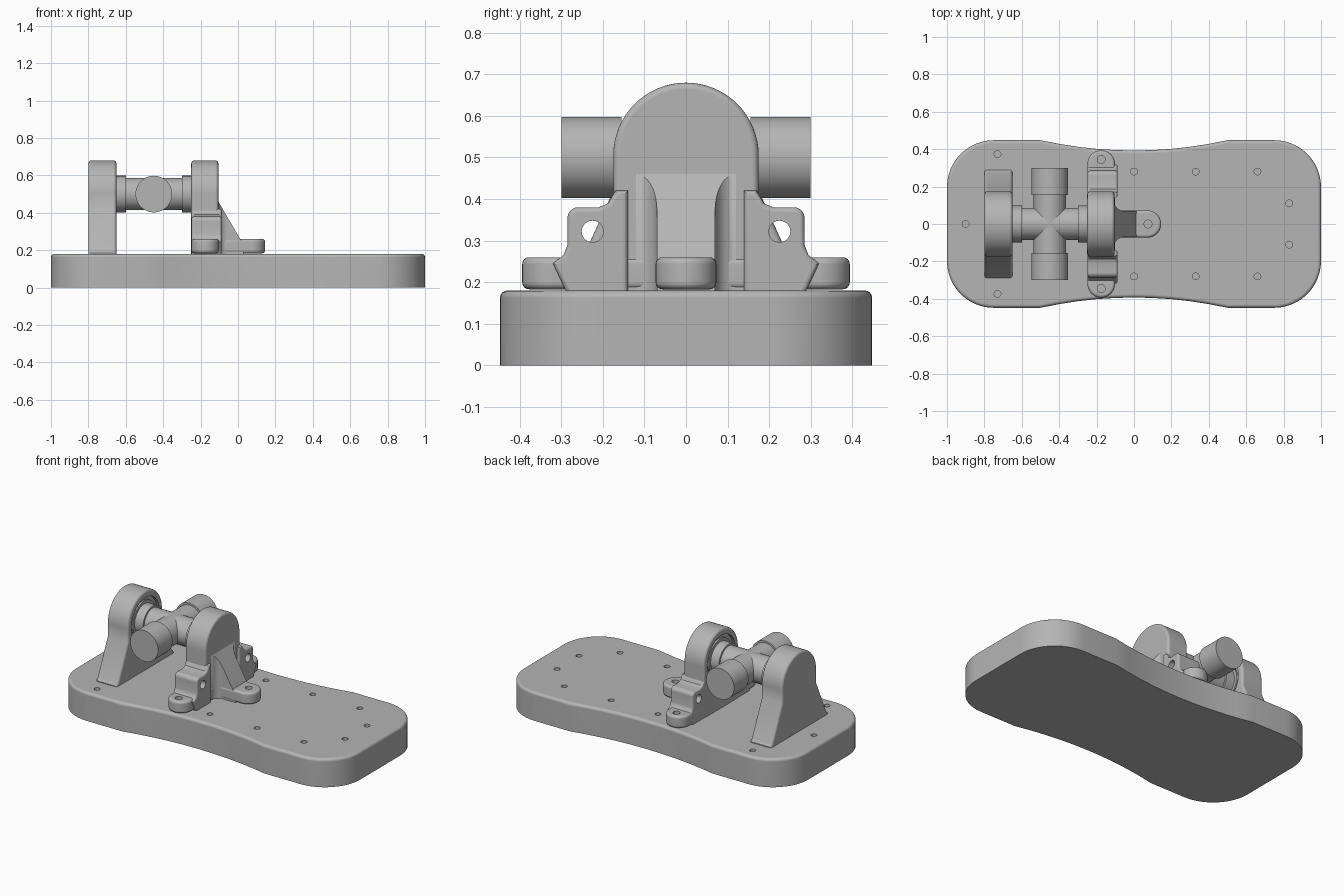
import bpy, bmesh
from math import sin, cos, pi, radians
from mathutils import Vector

cube = bpy.data.objects.get("Cube")
if cube:
    bpy.data.objects.remove(cube, do_unlink=True)

grey = bpy.data.materials.new("plain grey")
grey.use_nodes = True
colour = (0.46, 0.46, 0.46, 1)
grey.diffuse_color = colour
grey.node_tree.nodes["Principled BSDF"].inputs["Base Color"].default_value = colour

AXES = {"x": lambda u, v, w: (w, u, v),
        "y": lambda u, v, w: (u, w, v),
        "z": lambda u, v, w: (u, v, w)}


def arc(cu, cv, r, start, end, n=12):
    angles = [radians(start + (end - start) * i / n) for i in range(n + 1)]
    return [(cu + r * cos(a), cv + r * sin(a)) for a in angles]


def circle(cu, cv, r, n=48):
    return arc(cu, cv, r, 0, 360, n)[:-1]


def prism(name, outline, axis, low, high, bevel=0, ends="both", slope=None):
    """Extrude an outline along an axis and round its end rims."""
    bm = bmesh.new()
    place = AXES[axis]
    bottom = [bm.verts.new(place(u, v, low)) for u, v in outline]
    top = [bm.verts.new(place(u, v, high)) for u, v in outline]
    caps = [bm.faces.new(bottom[::-1]), bm.faces.new(top)]
    for i in range(len(outline)):
        j = (i + 1) % len(outline)
        bm.faces.new((bottom[i], bottom[j], top[j], top[i]))
    bmesh.ops.recalc_face_normals(bm, faces=bm.faces)
    if slope:
        cut = bmesh.ops.bisect_plane(bm, geom=bm.verts[:] + bm.edges[:] + bm.faces[:],
                                     plane_co=slope[0], plane_no=slope[1], clear_outer=True)
        rim = [e for e in cut["geom_cut"] if isinstance(e, bmesh.types.BMEdge)]
        bmesh.ops.holes_fill(bm, edges=rim)
        bmesh.ops.recalc_face_normals(bm, faces=bm.faces)
    if bevel:
        rims = set(caps[1].edges)
        if ends == "both":
            rims |= set(caps[0].edges)
        bmesh.ops.bevel(bm, geom=list(rims), offset=bevel, offset_type="OFFSET",
                        segments=4, profile=0.5, affect="EDGES", clamp_overlap=True)
    mesh = bpy.data.meshes.new(name)
    bm.to_mesh(mesh)
    bm.free()
    mesh.materials.append(grey)
    obj = bpy.data.objects.new(name, mesh)
    bpy.context.collection.objects.link(obj)
    return obj


def activate(obj):
    bpy.ops.object.select_all(action="DESELECT")
    obj.select_set(True)
    bpy.context.view_layer.objects.active = obj


def drill(obj, u, v, r, axis, low, high, n=24):
    """Cut a round hole and discard the cutter."""
    cutter = prism("cutter", circle(u, v, r, n), axis, low, high)
    cutter.hide_render = True
    mod = obj.modifiers.new("hole", "BOOLEAN")
    mod.operation, mod.solver, mod.object = "DIFFERENCE", "EXACT", cutter
    activate(obj)
    bpy.ops.object.modifier_apply(modifier=mod.name)
    bpy.data.objects.remove(cutter, do_unlink=True)


def finish(obj):
    activate(obj)
    bpy.ops.object.shade_smooth_by_angle(angle=radians(32))
    obj.modifiers.new("normals", "WEIGHTED_NORMAL").keep_sharp = True


# Main dimensions
DECK, AXIS_Z, HUB_X = 0.18, 0.5, -0.45
parts = []

# Waisted base plate with rounded corners and rounded top rim
half = arc(0.75, 0.198, 0.25, 0, 90)
half += [(x / 10, 0.393 + 0.22 * (x / 10) ** 2) for x in range(5, -6, -1)]
half += arc(-0.75, 0.198, 0.25, 90, 180)
base = prism("base_plate", half + [(-x, -y) for x, y in half], "z", 0, DECK, 0.018, "top")
screw_holes = [(-0.9, 0)]
for s in (-1, 1):
    screw_holes += [(-0.73, 0.373 * s), (0.83, 0.11 * s)]
    screw_holes += [(x, 0.28 * s) for x in (0, 0.33, 0.66)]
for x, y in screw_holes:
    drill(base, x, y, 0.018, "z", DECK - 0.05, DECK + 0.05)
parts.append(base)

# Outer bearing bracket with flared legs
arch = arc(0, 0.505, 0.175, 0, 180, 32)
flared = [(0.29, 0.15), (0.29, 0.185), (0.275, 0.2), (0.175, 0.42)]
outer = prism("flared_bracket", flared + arch + [(-y, z) for y, z in reversed(flared)],
              "x", -0.8, -0.65, 0.016)
drill(outer, 0, AXIS_Z, 0.14, "x", -0.73, -0.6, 48)
parts.append(outer)

# Inner bearing bracket
inner = prism("footed_bracket", [(0.175, 0.15)] + arch + [(-0.175, 0.15)],
              "x", -0.25, -0.105, 0.016)
drill(inner, 0, AXIS_Z, 0.14, "x", -0.3, -0.17, 48)
parts.append(inner)

# Side ears and side feet of the inner bracket
ear_shape = [(0.14, 0.17), (0.285, 0.17), (0.32, 0.245), (0.295, 0.265), (0.285, 0.29)]
ear_shape += arc(0.26, 0.355, 0.025, 0, 90, 6)
ear_shape += [(0.21, 0.38), (0.187, 0.39), (0.17, 0.42), (0.14, 0.42)]
for s, side in ((1, "back"), (-1, "front")):
    ear = prism(side + "_ear", [(y * s, z) for y, z in ear_shape], "x", -0.248, -0.088, 0.012)
    drill(ear, 0.225 * s, 0.322, 0.026, "x", -0.4, 0.1)
    end = arc(-0.175, 0.32, 0.074, 0, 180, 20)
    shape = [(-0.101, 0.1)] + end + [(-0.249, 0.1)]
    foot = prism(side + "_foot", [(x, y * s) for x, y in shape], "z", DECK + 0.003, 0.26, 0.016)
    drill(foot, -0.175, 0.345 * s, 0.021, "z", 0.1, 0.4)
    parts += [ear, foot]

# Long foot and sloped gusset of the inner bracket
toe = prism("long_foot", [(-0.15, -0.073)] + arc(0.072, 0, 0.073, -90, 90, 20) + [(-0.15, 0.073)],
            "z", DECK + 0.003, 0.26, 0.016)
drill(toe, 0.075, 0, 0.021, "z", 0.1, 0.4)
fillet = [(-0.13, 0.125)] + arc(-0.055, 0.12, 0.05, 180, 270, 8) + [(0.03, 0.07)]
gusset = prism("gusset", fillet + [(x, -y) for x, y in reversed(fillet)], "z", 0.17, 0.55,
               slope=(Vector((-0.105, 0, 0.46)), Vector((0.2, 0, 0.117))))
parts += [toe, gusset]

# Cross shaft with end caps, and bearing rings in both brackets
for s, side in ((-1, "right"), (1, "left")):
    def span(near, far, middle):
        return sorted((middle + s * near, middle + s * far))
    rings = (("bearing_outer_ring", 0.14, 0.218, 0.285), ("bearing_inner_ring", 0.116, 0.208, 0.285),
             ("bearing_cap", 0.098, 0.15, 0.28))
    for name, r, near, far in rings:
        parts.append(prism(f"{side}_{name}", circle(0, AXIS_Z, r), "x", *span(near, far, HUB_X)))
    end = "back" if s > 0 else "front"
    parts.append(prism(end + "_arm_cap", circle(HUB_X, AXIS_Z, 0.098), "y", *span(0.155, 0.3, 0)))
parts.append(prism("cross_shaft", circle(0, AXIS_Z, 0.086), "x", HUB_X - 0.2, HUB_X + 0.2))
parts.append(prism("cross_arm", circle(HUB_X, AXIS_Z, 0.086), "y", -0.2, 0.2))

for part in parts:
    finish(part)
